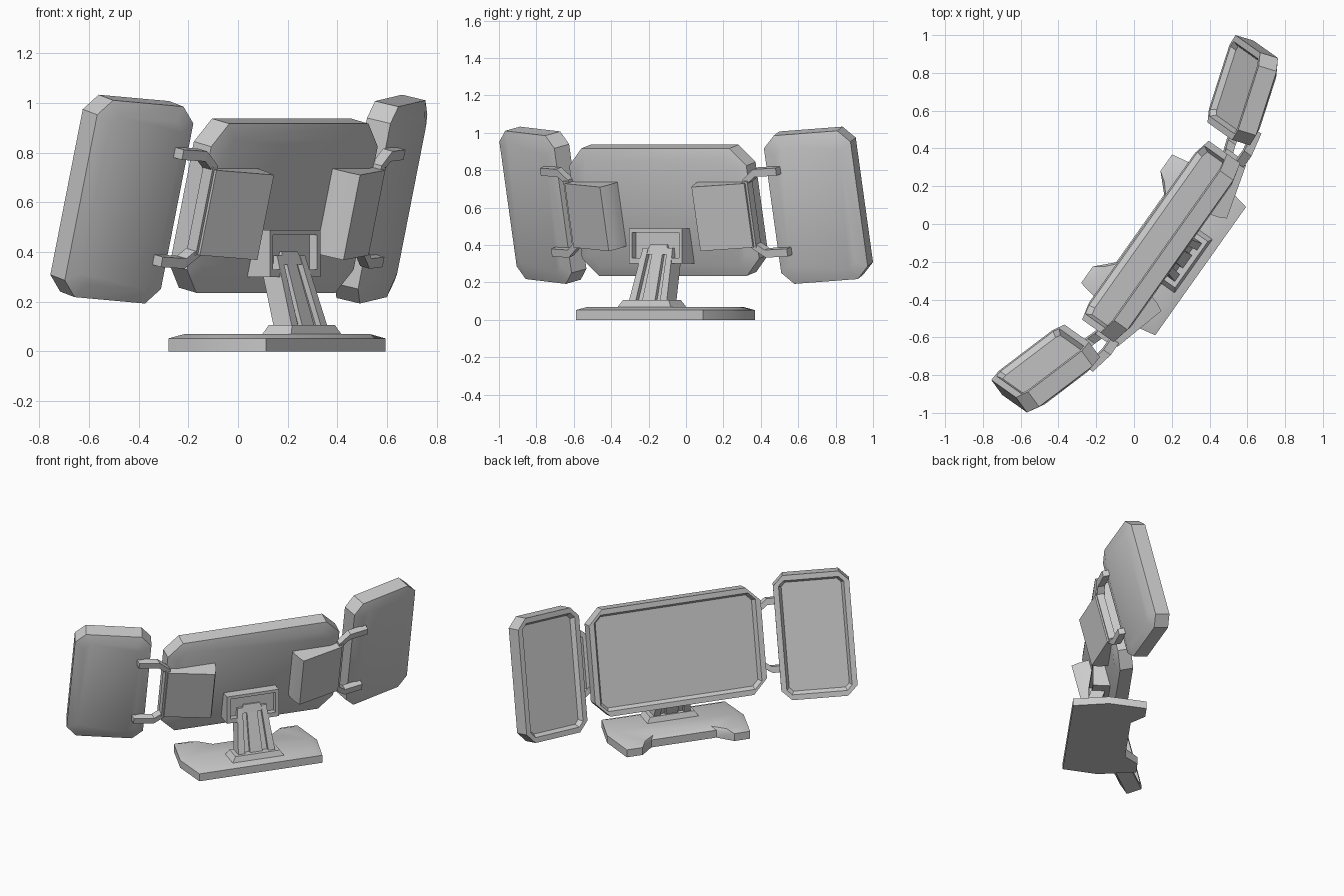
import bpy, bmesh, math
from mathutils import Matrix

cube = bpy.data.objects.get("Cube")
if cube:
    bpy.data.objects.remove(cube)

grey = bpy.data.materials.new("plain grey")
grey.use_nodes = True
grey.diffuse_color = (0.6, 0.6, 0.6, 1)
grey.node_tree.nodes["Principled BSDF"].inputs["Base Color"].default_value = (0.6, 0.6, 0.6, 1)

# Whole model is turned about z; the screens share a backward tilt
TURN = Matrix.Rotation(math.radians(54.7), 4, 'Z')
TILT = TURN @ Matrix.Translation((0.008, -0.155, 0.59)) @ Matrix.Rotation(math.radians(13.5), 4, 'X')


def loft(name, rings, matrix, smooth=0):
    """Skin a list of equal-length point rings and cap both ends."""
    bm = bmesh.new()
    loops = [[bm.verts.new(p) for p in ring] for ring in rings]
    n = len(loops[0])
    for a, b in zip(loops, loops[1:]):
        for i in range(n):
            bm.faces.new((a[i], a[(i + 1) % n], b[(i + 1) % n], b[i]))
    bm.faces.new(loops[0])
    bm.faces.new(loops[-1])
    bmesh.ops.recalc_face_normals(bm, faces=bm.faces)
    mesh = bpy.data.meshes.new(name)
    bm.to_mesh(mesh)
    bm.free()
    mesh.materials.append(grey)
    ob = bpy.data.objects.new(name, mesh)
    bpy.context.collection.objects.link(ob)
    ob.matrix_world = matrix
    if smooth:
        bpy.ops.object.select_all(action='DESELECT')
        ob.select_set(True)
        bpy.context.view_layer.objects.active = ob
        bpy.ops.object.shade_smooth_by_angle(angle=math.radians(smooth))
    return ob


def rect(w, d, z, y=0):
    return [(-w / 2, y - d / 2, z), (w / 2, y - d / 2, z), (w / 2, y + d / 2, z), (-w / 2, y + d / 2, z)]


def box(name, x0, x1, y0, y1, z0, z1, matrix):
    ring = [(x0, y0), (x1, y0), (x1, y1), (x0, y1)]
    return loft(name, [[(x, y, z) for x, y in ring] for z in (z0, z1)], matrix)


def octagon(w, h, c, inset, y):
    x, z = w / 2 - inset, h / 2 - inset
    return [(x - c, y, z), (x, y, z - c), (x, y, c - z), (x - c, y, -z),
            (c - x, y, -z), (-x, y, c - z), (-x, y, z - c), (c - x, y, z)]


def screen(name, w, h, cut, front, back, matrix):
    """Chamfered panel with a soft back and a recessed display."""
    profile = [(0.06, 0.65, -back), (0, 1, 0.022 - back), (0, 1, front),
               (0.035, 0.5, front), (0.052, 0.4, front - 0.03)]
    return loft(name, [octagon(w, h, cut * k, i, y) for i, k, y in profile], matrix, 30)


screen("main_screen", 1.16, 0.70, 0.095, 0.028, 0.082, TILT)

for side, s in (("left", 1), ("right", -1)):
    # Side screens angled towards the viewer
    pose = TILT @ Matrix.Translation((s * 0.904, 0.093, 0)) @ Matrix.Rotation(s * math.radians(18), 4, 'Z')
    screen(side + "_side_screen", 0.487, 0.815, 0.065, 0.055, 0.068, pose)

    # Wedge bracket on the back of the main screen
    wedge = [(0.26, -0.06), (0.267, -0.11), (0.28, -0.155), (0.30, -0.195), (0.588, -0.113), (0.588, -0.06)]
    loft(side + "_bracket", [[(s * x, y, z) for x, y in wedge] for z in (-0.182, 0.17)], TILT, 25)

    # Hinge frame: upright and two cranked arms
    x0, x1 = sorted((s * 0.57, s * 0.602))
    box(side + "_hinge_upright", x0, x1, -0.103, -0.055, -0.185, 0.18, TILT)
    for level, k in (("upper", 1), ("lower", -1)):
        path = [(0.57, -0.08, 0.165), (0.645, -0.067, 0.222), (0.772, -0.04, 0.222)]
        rings = [[(s * x, y + dy, k * (z + dz)) for dy, dz in
                  ((-0.024, -0.021), (0.024, -0.021), (0.024, 0.021), (-0.024, 0.021))] for x, y, z in path]
        loft(f"{side}_{level}_hinge_arm", rings, TILT)

# Mount: wedge block with an upright face, raised rim and lower lips
wedge = [(-0.245, 0.30), (-0.245, 0.488), (-0.18, 0.488), (-0.12, 0.30)]
loft("mount_block", [[(x, y, z) for y, z in wedge] for x in (-0.175, 0.175)], TURN)
box("mount_top_rim", -0.175, 0.175, -0.282, -0.245, 0.468, 0.488, TURN)
for side, s in (("left", 1), ("right", -1)):
    x0, x1 = sorted((s * 0.153, s * 0.175))
    box(side + "_mount_rim", x0, x1, -0.282, -0.245, 0.30, 0.468, TURN)
    x0, x1 = sorted((s * 0.10, s * 0.153))
    box(side + "_mount_lip", x0, x1, -0.282, -0.245, 0.30, 0.33, TURN)

# Leaning neck with two grooves down both its back and its front
quarter = [(0.17, 0.006), (0.17, 0.025), (0.32, 0.025), (0.32, 0), (0.5, 0)]
half = [(x, 0.09 - y) for x, y in quarter] + quarter[::-1]
section = half + [(-x, y) for x, y in reversed(half)]
loft("neck", [[(x * w, b + y, z) for x, y in section]
              for w, b, z in ((0.25, -0.357, 0.09), (0.195, -0.262, 0.385))], TURN)
loft("neck_head", [rect(0.15, 0.1, 0.35, -0.22), rect(0.11, 0.08, 0.402, -0.215)], TURN)

# Tapered foot of the neck
loft("neck_foot", [rect(0.36, 0.15, 0.06, -0.315), rect(0.30, 0.115, 0.105, -0.315)], TURN)

# Base slab with notched front edge and sloped rim
edge = [(0.416, -0.432), (0.462, -0.20), (0.417, 0.048), (0.31, 0.048), (0.22, -0.04)]
outline = edge + [(-x, y) for x, y in reversed(edge)]
low = [(x, y, 0) for x, y in outline]
rim = [(x, y, 0.052) for x, y in outline]
top = [(x * 0.89, -0.2 + (y + 0.2) * 0.8, 0.07) for x, y in outline]
loft("base", [low, rim, top], TURN, 30)
